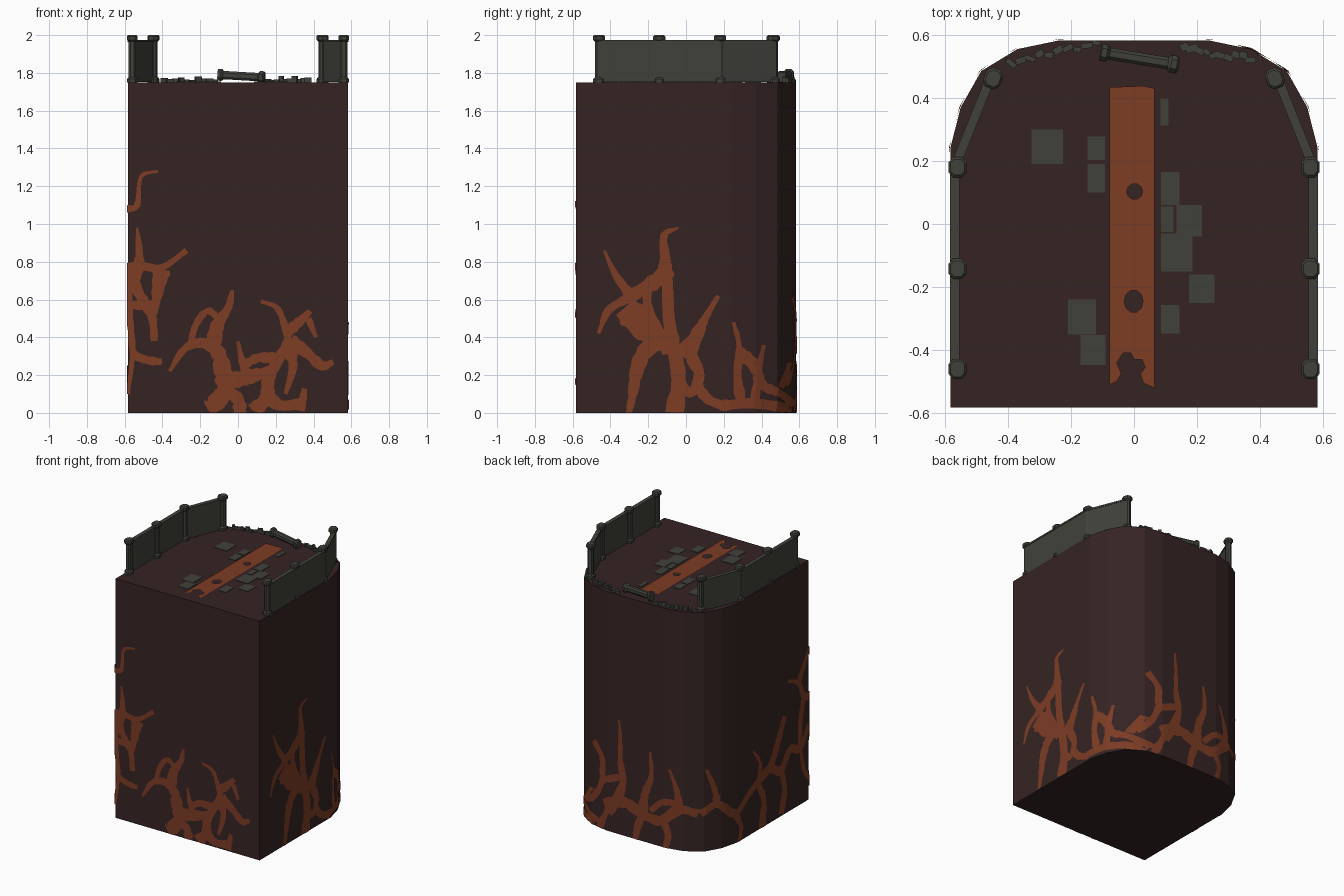
import bpy, bmesh, math, random
from mathutils import Vector, Matrix
from mathutils.geometry import tessellate_polygon

random.seed(4)
TOP, HALF = 1.75, 0.583
CORNER = [(.583, .24), (.55, .37), (.485, .485), (.37, .555), (.235, .583)]


def material(name, rgb):
    m = bpy.data.materials.new(name)
    m.diffuse_color = (*rgb, 1)
    return m


DARK = material("dark brown rock", (.037, .0175, .0175))
RUST = material("rust orange", (.205, .045, .0175))
STONE = material("grey stone", (.052, .053, .043))


def finish(bm, name, mat):
    me = bpy.data.meshes.new(name)
    bm.to_mesh(me)
    bm.free()
    me.materials.append(mat)
    ob = bpy.data.objects.new(name, me)
    bpy.context.collection.objects.link(ob)
    return ob


def add_box(bm, centre, size, rot=None):
    m = Matrix.Translation(centre) @ (rot or Matrix()) @ Matrix.Diagonal((*size, 1))
    bmesh.ops.create_cube(bm, size=1, matrix=m)


# ---- block: square at the front, rounded at the back ----
bm = bmesh.new()
outline = [(-HALF, -HALF), (HALF, -HALF)] + CORNER + [(-x, y) for x, y in reversed(CORNER)]
base = bm.faces.new([bm.verts.new((x, y, 0)) for x, y in outline])
ext = bmesh.ops.extrude_face_region(bm, geom=[base], use_keep_orig=True)
bmesh.ops.translate(bm, vec=(0, 0, TOP), verts=[v for v in ext["geom"] if isinstance(v, bmesh.types.BMVert)])
bmesh.ops.recalc_face_normals(bm, faces=bm.faces)
finish(bm, "block", DARK)


# ---- veins: thin ribbons laid on the walls ----
def along(value, key, other, pts):
    for a, b in zip(pts, pts[1:]):
        if a[key] <= value <= b[key]:
            t = (value - a[key]) / (b[key] - a[key])
            return a[other] + t * (b[other] - a[other])
    return pts[0][other]


def on_wall(side, u, z):
    u = max(-HALF, min(HALF, u))
    if side == "front":
        x, y = u, -HALF
    elif side == "back":
        x, y = u, along(abs(u), 0, 1, CORNER[::-1])
    else:
        x, y = along(u, 1, 0, CORNER) * (1 if side == "right" else -1), u
    return Vector((x * 1.007, y * 1.007, max(0.001, z)))


def vein(bm, side, w0, w1, *c):
    p = [Vector(c[i:i + 2]) for i in range(0, len(c), 2)]
    q = [2 * p[0] - p[1]] + p + [2 * p[-1] - p[-2]]
    path = []
    for i in range(1, len(q) - 2):
        a, b, d, e = q[i - 1:i + 3]
        for k in range(5):
            t = k / 5
            path.append(.5 * (2 * b + (d - a) * t + (2 * a - 5 * b + 4 * d - e) * t * t
                              + (3 * b - a - 3 * d + e) * t ** 3))
    path.append(p[-1])
    rows, n = [], len(path) - 1
    for i, pt in enumerate(path):
        tan = (path[min(i + 1, n)] - path[max(i - 1, 0)]).normalized()
        w = (w0 + (w1 - w0) * i / n) * random.uniform(.42, .58)
        off = Vector((-tan.y, tan.x)) * w
        rows.append([bm.verts.new(on_wall(side, *(pt + off * s))) for s in (1, 0, -1)])
    for r, s in zip(rows, rows[1:]):
        for j in (0, 1):
            f = bm.faces.new((r[j], r[j + 1], s[j + 1], s[j]))
            f.normal_update()
            m = f.calc_center_median()
            if f.normal.x * m.x + f.normal.y * m.y < 0:
                f.normal_flip()


bm = bmesh.new()
S = "front"
vein(bm, S, .05, .03, -.59, .77, -.52, .78, -.4, .77, -.27, .86)
vein(bm, S, .06, .012, -.52, .77, -.52, .87, -.53, .98)
vein(bm, S, .06, .04, -.52, .78, -.54, .68, -.49, .58, -.45, .5, -.44, .38)
vein(bm, S, .1, .03, -.4, .76, -.42, .66, -.44, .52)
vein(bm, S, .05, .05, -.56, .57, -.45, .57)
vein(bm, S, .05, .02, -.58, .78, -.575, .58, -.56, .4, -.555, .3, -.58, .1)
vein(bm, S, .05, .04, -.56, .31, -.48, .28, -.4, .27)
vein(bm, S, .04, .015, -.59, 1.08, -.53, 1.1, -.51, 1.25, -.42, 1.28)
vein(bm, S, .09, .02, -.13, .34, -.11, .46, -.05, .56, -.03, .65)
vein(bm, S, .04, .03, -.1, .5, -.16, .54, -.22, .47, -.25, .37)
vein(bm, S, .02, .09, -.36, .22, -.28, .34, -.18, .37, -.1, .31, -.08, .2)
vein(bm, S, .09, .09, -.08, .22, -.07, .12, -.13, .04, -.16, .02)
vein(bm, S, .09, .06, -.08, .17, .02, .18, .09, .2, .17, .22)
vein(bm, S, .06, .07, -.06, .13, 0, .07, .01, 0)
vein(bm, S, .015, .06, 0, .38, .02, .28, .05, .18)
vein(bm, S, .04, .06, .03, .25, .1, .29, .2, .29)
vein(bm, S, .02, .08, .12, .59, .2, .56, .24, .48, .26, .38, .21, .28, .16, .18, .15, .08, .08, .01)
vein(bm, S, .07, .03, .25, .42, .32, .48, .38, .54)
vein(bm, S, .08, .03, .27, .38, .36, .32, .44, .25, .5, .27)
vein(bm, S, .07, .02, .26, .35, .29, .25, .25, .1)
vein(bm, S, .07, .05, .15, .1, .22, .04, .34, .05)
vein(bm, S, .03, .05, .35, .13, .33, .01)
vein(bm, S, .04, .02, .37, .5, .41, .4)
S = "right"
vein(bm, S, .02, .09, -.46, .42, -.41, .54, -.32, .6, -.22, .66, -.11, .73)
vein(bm, S, .09, .01, -.11, .72, -.11, .82, -.115, .94, -.04, .98)
vein(bm, S, .01, .06, -.43, .86, -.37, .73, -.29, .62)
vein(bm, S, .15, .1, -.32, .56, -.23, .46, -.14, .39, -.06, .34)
vein(bm, S, .1, .03, -.14, .39, -.22, .32, -.26, .22, -.28, .1, -.3, 0)
vein(bm, S, .05, .04, -.2, .67, -.2, .56, -.13, .42)
vein(bm, S, .05, .09, -.1, .74, -.09, .5, -.06, .33, -.04, .18, -.06, 0)
vein(bm, S, .09, .02, -.02, .3, .06, .42, .1, .5, .17, .62)
vein(bm, S, .07, .04, .05, .4, .03, .3, .07, .2, .02, .1, -.04, .2)
vein(bm, S, .06, .05, .05, .15, .12, .07, .22, .03)
vein(bm, S, .02, .06, .25, .48, .28, .35, .27, .2, .29, .05)
vein(bm, S, .07, .04, .28, .32, .36, .25, .4, .15, .5, .1, .57, .04)
vein(bm, S, .02, .05, .41, .36, .38, .22, .36, .04)
vein(bm, S, .06, .05, .2, .04, .36, .05, .56, .02)
vein(bm, S, .03, .04, .55, .27, .5, .13)
S = "back"
vein(bm, S, .015, .09, .13, .84, .12, .7, .12, .55, .1, .38, .16, .24, .22, .14)
vein(bm, S, .05, .05, .35, .62, .27, .52, .26, .38, .13, .42)
vein(bm, S, .05, .05, .26, .38, .32, .25, .42, .15)
vein(bm, S, .02, .08, -.12, .67, -.13, .5, -.08, .36, -.06, .22)
vein(bm, S, .09, .06, .25, .18, .1, .25, -.06, .2, -.2, .19, -.34, .3, -.45, .28)
vein(bm, S, .02, .06, -.27, .58, -.32, .44, -.34, .3)
vein(bm, S, .05, .05, .3, 0, .22, .16)
vein(bm, S, .06, .05, -.06, .2, -.02, .1, 0, 0)
vein(bm, S, .06, .04, -.22, .2, -.26, .1, -.24, 0)
vein(bm, S, .04, .05, -.12, .24, -.22, .33, -.33, .34)
S = "left"
vein(bm, S, .05, .06, .5, .28, .4, .33, .26, .22, .12, .3, 0, .36)
vein(bm, S, .02, .05, .47, .6, .42, .45, .4, .33)
vein(bm, S, .02, .08, .06, .6, -.02, .48, 0, .34, -.06, .2, -.04, 0)
vein(bm, S, .08, .06, 0, .36, -.14, .42, -.22, .55, -.3, .72)
vein(bm, S, .07, .05, -.14, .4, -.26, .34, -.36, .45, -.48, .42, -.58, .55)
vein(bm, S, .05, .07, -.26, .34, -.3, .18, -.26, .02)
vein(bm, S, .02, .07, -.34, .96, -.46, .9, -.52, .78, -.585, .76)
vein(bm, S, .06, .02, -.46, .9, -.53, 1.02, -.585, 1.12)
vein(bm, S, .05, .05, -.52, .78, -.48, .6, -.48, .42)
vein(bm, S, .05, .04, .26, .22, .2, .1, .22, 0)
vein(bm, S, .04, .04, -.48, .42, -.52, .25, -.585, .15)
finish(bm, "wall_veins", RUST)


# ---- worn carpet strip on top, with holes and a torn end ----
def ring(cx, cy, rx, ry, n=10):
    return [Vector((cx + rx * math.cos(i * math.tau / n), cy + ry * math.sin(i * math.tau / n), 0)) for i in range(n)]


edge = [(-.078, -.51), (-.055, -.5), (-.04, -.475), (-.055, -.44), (-.035, -.41), (-.01, -.41),
        (0, -.43), (.025, -.43), (.035, -.455), (.02, -.475), (.03, -.505), (.065, -.52),
        (.065, .43), (.03, .438), (-.078, .434)]
loops = [[Vector((x, y, 0)) for x, y in edge], ring(.002, .103, .025, .025), ring(-.001, -.245, .03, .036)]
bm = bmesh.new()
vs = [bm.verts.new((p.x, p.y, TOP + .005)) for l in loops for p in l]
for tri in tessellate_polygon(loops):
    f = bm.faces.new([vs[i] for i in tri])
    f.normal_update()
    if f.normal.z < 0:
        f.normal_flip()
finish(bm, "carpet_strip", RUST)

# ---- paving patches ----
bm = bmesh.new()
for x, y, w, d in [(-.275, .245, .1, .11), (-.12, .24, .055, .075), (-.12, .145, .055, .09),
                   (.097, .355, .025, .085), (.115, .112, .06, .105), (.175, .01, .08, .1),
                   (.105, .015, .04, .08), (.135, -.09, .1, .12), (.215, -.205, .08, .09),
                   (.115, -.302, .06, .09), (-.165, -.295, .09, .11), (-.13, -.4, .078, .095)]:
    add_box(bm, (x, y, TOP + .002), (w, d, .004))
finish(bm, "paving_patches", STONE)


# ---- railing posts: chamfered shaft with foot and cap ----
def post(name, matrix):
    bm, rings = bmesh.new(), []
    for z, h in [(0, .027), (.018, .027), (.028, .019), (.215, .019), (.225, .028), (.243, .028), (.25, .022)]:
        c = h * .5
        pts = [(h, -c), (h, c), (c, h), (-c, h), (-h, c), (-h, -c), (-c, -h), (c, -h)]
        rings.append([bm.verts.new((x, y * 1.15, z)) for x, y in pts])
    for a, b in zip(rings, rings[1:]):
        for i in range(8):
            bm.faces.new((a[i], a[(i + 1) % 8], b[(i + 1) % 8], b[i]))
    bm.faces.new(rings[0][::-1])
    bm.faces.new(rings[-1])
    bm.transform(matrix)
    finish(bm, name, STONE)


for side, label in ((-1, "left"), (1, "right")):
    spots = [Vector((side * x, y, TOP)) for x, y in [(.56, -.46), (.56, -.142), (.56, .18), (.447, .462)]]
    panels = bmesh.new()
    for i, p in enumerate(spots):
        turn = Matrix.Rotation(side * math.radians(22) if i == 3 else 0, 4, 'Z')
        post(f"{label}_post_{i + 1}", Matrix.Translation(p) @ turn)
    # solid panels with a coping between neighbouring posts
    for a, b in zip(spots, spots[1:]):
        d, mid = b - a, (a + b) / 2
        rot = Matrix.Rotation(math.atan2(d.y, d.x), 4, 'Z')
        add_box(panels, mid + Vector((side * .009, 0, .108)), (d.length, .024, .215), rot)
        add_box(panels, mid + Vector((side * .009, 0, .219)), (d.length, .03, .012), rot)
    finish(panels, f"{label}_railing_panels", STONE)

# ---- fallen post and rubble along the back edge ----
start, end = Vector((-.105, .545, 1.79)), Vector((.137, .505, 1.776))
tilt = (end - start).to_track_quat('Z', 'Y').to_matrix().to_4x4()
post("fallen_post", Matrix.Translation(start) @ tilt)

bm = bmesh.new()
for x0, y0, x1, y1 in [(-.39, .515, -.12, .572), (.16, .556, .37, .525)]:
    for i in range(10):
        t = i / 9
        h = random.uniform(.012, .022) + (.012 if abs(x0 + t * (x1 - x0)) > .2 and i % 3 == 0 else 0)
        add_box(bm, (x0 + t * (x1 - x0), y0 + t * (y1 - y0) + random.uniform(-.008, .008), TOP + h / 2),
                (random.uniform(.022, .04), random.uniform(.014, .024), h),
                Matrix.Rotation(random.uniform(-.7, .7), 4, 'Z'))
finish(bm, "rubble", STONE)
